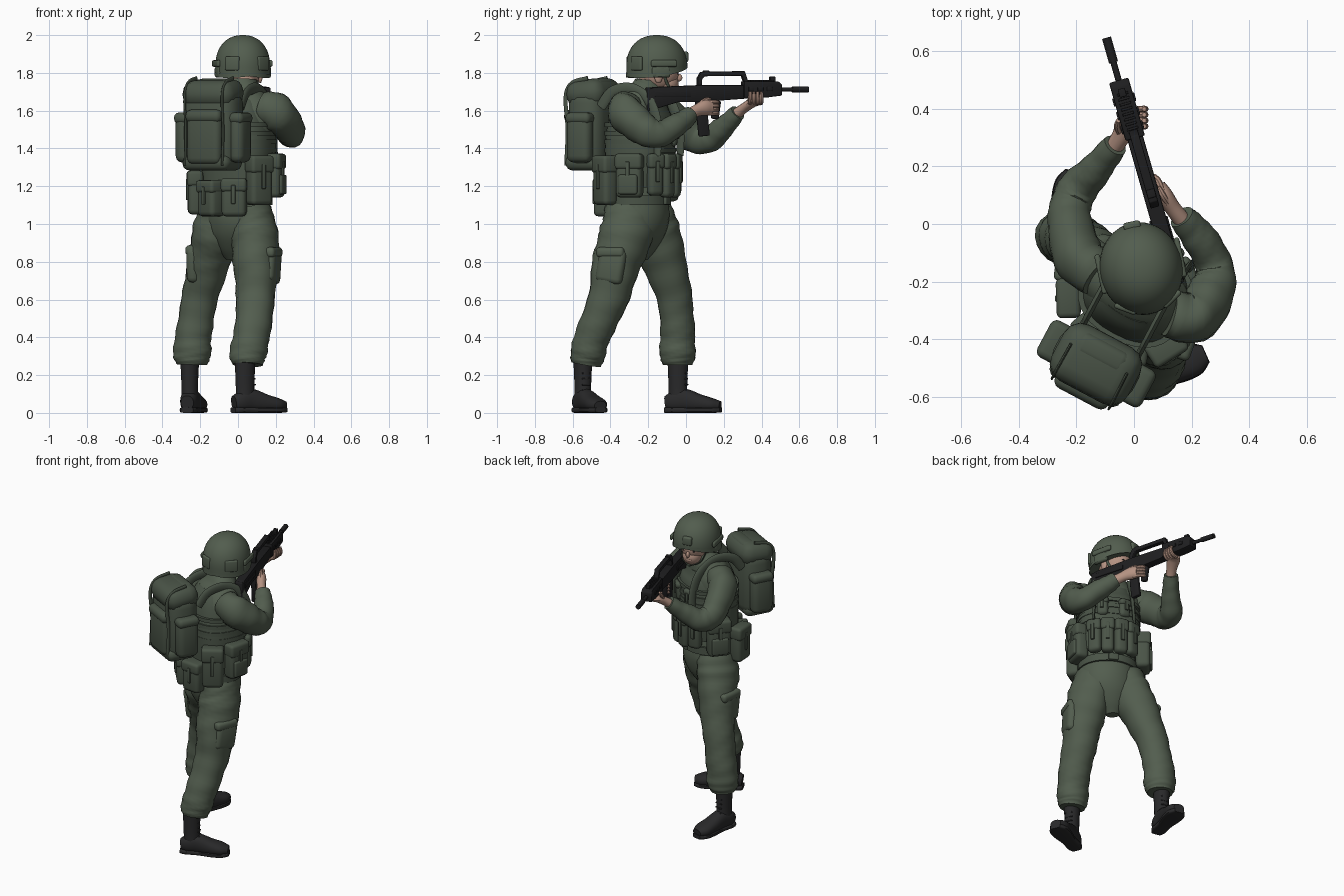
import bpy, bmesh, math
from mathutils import Matrix, Vector

def material(name, c):
    m = bpy.data.materials.new(name)
    m.diffuse_color = (*c, 1)
    return m

CLOTH = material("green cloth", (.085, .11, .077))
GEAR = material("dark green gear", (.068, .088, .063))
SKIN = material("skin", (.46, .29, .225))
BOOT = material("black leather", (.022, .022, .023))
METAL = material("gun black", (.013, .013, .014))

def frame(x, y, z, yaw):
    return Matrix.Translation((x, y, z)) @ Matrix.Rotation(math.radians(yaw), 4, 'Z')

WORLD = Matrix()
BODY = frame(0, -.25, 0, -28)       # torso turned to its right
HEAD = frame(.025, -.155, 0, 12)
GUN = frame(.09, 0, 0, 16)

def finish(name, bm, mat, M):
    bmesh.ops.transform(bm, matrix=M, verts=bm.verts)
    bmesh.ops.recalc_face_normals(bm, faces=bm.faces)
    me = bpy.data.meshes.new(name)
    bm.to_mesh(me)
    bm.free()
    me.materials.append(mat)
    ob = bpy.data.objects.new(name, me)
    bpy.context.collection.objects.link(ob)
    return ob

def loft(name, secs, mat, M=WORLD, up=(0, 1, 0), n=20, sub=5, fold=0, sq=1):
    """Smooth tube through sections (x, y, z, half width, half height)."""
    S = [Vector(s) for s in secs]
    P = [S[0] * 2 - S[1]] + S + [S[-1] * 2 - S[-2]]
    pts = []
    for i in range(1, len(P) - 2):
        a, b, c, d = P[i - 1:i + 3]
        for k in range(sub):
            t = k / sub
            pts.append(.5 * (2 * b + (c - a) * t + (2 * a - 5 * b + 4 * c - d) * t * t
                             + (3 * b - a - 3 * c + d) * t ** 3))
    pts.append(S[-1])
    bm, rings = bmesh.new(), []
    for i, p in enumerate(pts):
        q0, q1 = pts[max(i - 1, 0)], pts[min(i + 1, len(pts) - 1)]
        tan = (Vector(q1[:3]) - Vector(q0[:3])).normalized()
        side = tan.cross(Vector(up)).normalized()
        top = side.cross(tan)
        ring = []
        for j in range(n):
            an = 2 * math.pi * j / n
            ca, sa = math.cos(an), math.sin(an)
            r = 1 + fold * math.sin(i * 1.1 + 2.2 * math.sin(an + i * .2)) * math.cos(an * 2 + i * .5)
            ring.append(bm.verts.new(Vector(p[:3])
                        + side * (math.copysign(abs(ca) ** sq, ca) * p[3] * r)
                        + top * (math.copysign(abs(sa) ** sq, sa) * p[4] * r)))
        rings.append(ring)
    for r0, r1 in zip(rings, rings[1:]):
        for j in range(n):
            bm.faces.new((r0[j], r0[(j + 1) % n], r1[(j + 1) % n], r1[j]))
    bm.faces.new(rings[0])
    bm.faces.new(rings[-1])
    return finish(name, bm, mat, M)

def box(name, c, size, mat, M=WORLD, bev=.015, yaw=0, tilt=0):
    bm = bmesh.new()
    bmesh.ops.create_cube(bm, size=1)
    bmesh.ops.scale(bm, vec=size, verts=bm.verts)
    bmesh.ops.bevel(bm, geom=bm.edges[:], offset=min(bev, min(size) * .45), segments=3,
                    affect='EDGES', profile=.5)
    return finish(name, bm, mat, M @ frame(*c, yaw) @ Matrix.Rotation(math.radians(tilt), 4, 'X'))

def ball(name, c, r, mat, M=WORLD):
    bm = bmesh.new()
    bmesh.ops.create_uvsphere(bm, u_segments=24, v_segments=14, radius=1)
    return finish(name, bm, mat, M @ Matrix.Translation(c) @ Matrix.Diagonal((*r, 1)))

def extrude(name, prof, width, mat, M, bev=.006):
    """Side profile of (y, z) points given thickness along x."""
    bm = bmesh.new()
    f = bm.faces.new([bm.verts.new((-width / 2, y, z)) for y, z in prof])
    g = bmesh.ops.extrude_face_region(bm, geom=[f])["geom"]
    bmesh.ops.translate(bm, vec=(width, 0, 0), verts=[v for v in g if isinstance(v, bmesh.types.BMVert)])
    bmesh.ops.bevel(bm, geom=bm.edges[:], offset=bev, segments=2, affect='EDGES', profile=.5)
    return finish(name, bm, mat, M)

# Legs, baggy trousers gathered over the boots
loft("right_trouser_leg", [(.06, -.30, 1.08, .11, .125), (.085, -.315, .96, .125, .14), (.093, -.365, .8, .12, .13),
     (.093, -.415, .6, .103, .107), (.073, -.49, .42, .097, .095), (.053, -.52, .31, .098, .092),
     (.05, -.53, .255, .08, .078)], CLOTH, fold=.045, sub=7)
loft("left_trouser_leg", [(-.09, -.2, 1.08, .11, .125), (-.115, -.175, .96, .125, .14), (-.155, -.115, .8, .112, .118),
     (-.203, -.06, .6, .096, .094), (-.235, -.045, .42, .096, .092), (-.243, -.045, .31, .1, .095),
     (-.245, -.045, .255, .08, .078)], CLOTH, fold=.045, sub=7)
loft("trouser_seat", [(-.03, 0, .81, .04, .03), (-.025, 0, .87, .1, .085), (-.015, 0, .95, .16, .135),
     (0, 0, 1.04, .18, .158), (0, 0, 1.14, .17, .15)], CLOTH, BODY, n=28)
for nm, c, yaw in (("right", (.178, -.395, .78), -20), ("left", (-.232, -.125, .79), -8)):
    box(nm + "_cargo_pocket", c, (.07, .15, .19), CLOTH, bev=.03, yaw=yaw, tilt=-10 if nm == "right" else 8)
    box(nm + "_cargo_flap", (c[0], c[1], c[2] + .07), (.078, .155, .055), CLOTH, bev=.02, yaw=yaw)

# Boots
for nm, F in (("right", frame(.04, -.545, 0, -66)), ("left", frame(-.255, -.04, 0, -12))):
    loft(nm + "_boot_shaft", [(0, 0, .05, .045, .054), (0, -.003, .13, .043, .05), (0, -.003, .29, .05, .056)],
         BOOT, F)
    loft(nm + "_boot_foot", [(0, -.068, .055, .034, .035), (0, -.03, .06, .046, .052), (0, .03, .068, .048, .06),
         (0, .11, .053, .055, .047), (0, .18, .043, .057, .036), (0, .226, .038, .034, .024)], BOOT, F, (0, 0, 1), sq=.85)
    loft(nm + "_boot_sole", [(0, -.072, .015, .034, .015), (0, -.04, .015, .046, .015), (0, .04, .015, .046, .015),
         (0, .13, .015, .06, .015), (0, .19, .015, .057, .015), (0, .23, .016, .032, .013)], BOOT, F, (0, 0, 1), sq=.5)
    for k in range(5):
        box(nm + "_boot_lace", (0, .046 - k * .002, .12 + k * .03), (.05, .012, .008), BOOT, F, .003)

# Torso: shirt, vest with webbing, belt
loft("shirt_body", [(0, 0, 1.05, .178, .158), (0, 0, 1.25, .168, .145), (0, .01, 1.45, .185, .15), (0, .02, 1.6, .2, .13),
     (0, .045, 1.69, .13, .095), (0, .06, 1.75, .075, .075)], CLOTH, BODY, n=32, fold=.015)
loft("vest", [(0, 0, 1.2, .185, .16), (0, .005, 1.3, .19, .168), (0, .01, 1.45, .19, .17), (0, .015, 1.58, .165, .15),
     (0, .03, 1.66, .13, .11)], GEAR, BODY, n=32, sq=.8)
for z in (1.39, 1.435, 1.48, 1.525):
    loft("vest_webbing", [(0, .01, z - .012, .195, .174), (0, .01, z + .012, .195, .174)], GEAR, BODY, n=32, sub=1, sq=.8)
loft("belt", [(0, 0, 1.1, .186, .168), (0, 0, 1.15, .186, .168)], GEAR, BODY, n=32, sub=1)
box("belt_buckle", (0, .17, 1.125), (.06, .02, .045), GEAR, BODY, .006)
loft("collar", [(0, .055, 1.69, .09, .085), (0, .062, 1.765, .072, .072)], CLOTH, BODY)

# Pouches round the waist: angle from front, radius, bottom, top, width, depth
for nm, an, r, z0, z1, w, d in (
        ("magazine_pouch", -36, .195, 1.15, 1.37, .085, .06), ("magazine_pouch", -12, .195, 1.14, 1.37, .078, .065),
        ("magazine_pouch", 12, .195, 1.14, 1.37, .078, .065), ("magazine_pouch", 36, .195, 1.15, 1.37, .085, .06),
        ("side_pouch", 76, .2, 1.14, 1.37, .14, .085), ("side_pouch", -78, .215, 1.12, 1.36, .14, .09),
        ("hip_pouch", 120, .21, 1.1, 1.36, .13, .085), ("hip_pouch", -120, .225, 1.05, 1.28, .13, .08),
        ("rear_pouch", 158, .185, 1.04, 1.24, .13, .1), ("rear_pouch", -158, .185, 1.04, 1.23, .13, .1),
        ("chest_pouch", -22, .18, 1.41, 1.53, .07, .05), ("chest_pouch", 22, .18, 1.41, 1.53, .07, .05)):
    a = math.radians(an)
    F = BODY @ frame(r * math.sin(a), r * math.cos(a), (z0 + z1) / 2, -an)
    h = z1 - z0
    box(nm, (0, 0, 0), (w, d, h), GEAR, F, .025)
    box(nm + "_flap", (0, .004, h * .33), (w + .008, d + .004, h * .36), GEAR, F, .018)
    box(nm + "_tab", (0, d / 2 + .003, h * .08), (.022, .014, h * .5), GEAR, F, .004)
    if nm.startswith("side"):
        box(nm + "_pocket", (0, d / 2, -h * .2), (w * .75, .025, h * .45), GEAR, F, .012)

# Backpack
PACK = BODY @ Matrix.Translation((-.005, -.27, 0))
box("pack_body", (0, 0, 1.5), (.31, .2, .43), GEAR, PACK, .075)
box("pack_lid", (0, -.002, 1.69), (.3, .22, .15), GEAR, PACK, .066, tilt=6)
box("pack_lid_roll", (0, .04, 1.735), (.2, .09, .07), GEAR, PACK, .03)
box("pack_rear_pocket", (0, -.09, 1.46), (.2, .08, .29), GEAR, PACK, .034)
box("pack_rear_flap", (0, -.094, 1.57), (.21, .085, .07), GEAR, PACK, .03)
box("pack_base", (0, -.012, 1.325), (.28, .2, .085), GEAR, PACK, .038)
for s in (-1, 1):
    box("pack_side_pouch", (s * .16, 0, 1.45), (.085, .14, .25), GEAR, PACK, .036)
    box("pack_side_flap", (s * .162, 0, 1.56), (.088, .145, .06), GEAR, PACK, .025)
    loft("pack_strap", [(s * .11, .02, 1.772, .012, .005), (s * .112, -.075, 1.745, .012, .005),
         (s * .112, -.112, 1.67, .012, .005), (s * .112, -.1, 1.5, .012, .005), (s * .112, -.108, 1.31, .012, .005)],
         GEAR, PACK, (1, 0, 0), n=8)
    loft("shoulder_strap", [(s * .11, -.17, 1.62, .03, .012), (s * .11, -.1, 1.7, .03, .012),
         (s * .11, .02, 1.715, .03, .012), (s * .115, .13, 1.64, .03, .012), (s * .12, .18, 1.5, .026, .01),
         (s * .13, .18, 1.36, .02, .008)], GEAR, BODY, (1, 0, 0), n=10)

# Sleeves
loft("right_sleeve", [(.12, -.31, 1.62, .08, .085), (.205, -.325, 1.59, .09, .1), (.27, -.235, 1.51, .08, .088),
     (.28, -.145, 1.475, .066, .072), (.22, -.04, 1.53, .06, .06), (.165, .025, 1.58, .046, .046)],
     CLOTH, up=(0, 0, 1), fold=.05, sub=7)
loft("left_sleeve", [(-.12, -.18, 1.62, .08, .085), (-.195, -.11, 1.58, .088, .098), (-.225, .03, 1.47, .074, .085),
     (-.195, .12, 1.45, .07, .074), (-.125, .2, 1.515, .055, .058), (-.065, .275, 1.59, .043, .043)],
     CLOTH, up=(0, 0, 1), fold=.05, sub=7)

# Hands
loft("right_hand", [(.17, .01, 1.575, .03, .032), (.135, .055, 1.6, .028, .032), (.105, .1, 1.615, .03, .042),
     (.085, .135, 1.615, .024, .036)], SKIN, up=(0, 0, 1), n=14)
loft("left_hand", [(-.07, .265, 1.58, .03, .03), (-.045, .305, 1.612, .033, .026), (-.02, .35, 1.64, .042, .024),
     (0, .38, 1.645, .036, .018)], SKIN, up=(0, 0, 1), n=14)
for k in range(4):
    z, y = 1.645 - k * .02, .335 + k * .02
    loft("right_finger", [(.1, .11, z, .012, .012), (.08, .155, z, .012, .011), (.05, .165, z, .011, .011),
         (.025, .14, z, .008, .008)], SKIN, up=(0, 0, 1), n=8, sub=3)
    loft("left_finger", [(-.01, y, 1.64, .012, .012), (.025, y + .005, 1.645, .012, .011), (.04, y + .005, 1.67, .011, .011),
         (.035, y + .005, 1.7, .008, .008)], SKIN, up=(0, 1, 0), n=8, sub=3)
loft("right_thumb", [(.12, .07, 1.63, .013, .013), (.1, .1, 1.655, .012, .012), (.085, .13, 1.66, .008, .008)],
     SKIN, up=(0, 0, 1), n=8)
loft("left_thumb", [(-.045, .31, 1.62, .013, .013), (-.058, .34, 1.66, .012, .012), (-.055, .36, 1.69, .008, .008)],
     SKIN, up=(1, 0, 0), n=8)

# Head
loft("neck", [(0, -.05, 1.66, .06, .062), (.005, -.025, 1.78, .062, .066)], SKIN, HEAD)
ball("head", (.012, .01, 1.805), (.08, .106, .1), SKIN, HEAD)
ball("jaw", (.012, .05, 1.745), (.059, .064, .06), SKIN, HEAD)
ball("nose", (.012, .118, 1.775), (.012, .018, .02), SKIN, HEAD)
ball("lips", (.012, .104, 1.735), (.022, .012, .01), SKIN, HEAD)
for s in (-1, 1):
    ball("ear", (.012 + s * .08, -.01, 1.78), (.012, .022, .034), SKIN, HEAD)
    ball("eye", (.012 + s * .03, .101, 1.795), (.011, .007, .005), BOOT, HEAD)
    loft("chin_strap", [(.012 + s * .09, .01, 1.82, .008, .004), (.012 + s * .08, .03, 1.76, .008, .004),
         (.012 + s * .057, .06, 1.71, .008, .004), (.012, .09, 1.688, .008, .004)], GEAR, HEAD, (1, 0, .3), n=8)

# Helmet: full dome whose rim drops towards the ears and nape
def rim_z(x, y):
    return -.12 - .13 * max(0, -y) - .13 * abs(x) + .17 * max(0, y)

bm = bmesh.new()
bmesh.ops.create_uvsphere(bm, u_segments=40, v_segments=24, radius=1)
for v in bm.verts:
    if v.co.z < -.01:
        v.co.z = rim_z(v.co.x, v.co.y)
    else:
        v.co /= (v.co.xy.length ** 2.25 + abs(v.co.z) ** 2.25) ** (1 / 2.25)
finish("helmet", bm, CLOTH, HEAD @ Matrix.Translation((0, 0, 1.83)) @ Matrix.Diagonal((.145, .162, .17, 1)))
bm = bmesh.new()
bmesh.ops.create_cone(bm, segments=40, radius1=1, radius2=1, depth=.02)
for v in bm.verts:
    v.co.z += 1.835 + .17 * rim_z(v.co.x, v.co.y)
finish("helmet_rim", bm, CLOTH, HEAD @ Matrix.Diagonal((.148, .164, 1, 1)))
box("helmet_front_mount", (0, .152, 1.885), (.06, .03, .055), CLOTH, HEAD, .01)
for s in (-1, 1):
    box("helmet_side_rail", (s * .141, .01, 1.85), (.02, .14, .035), CLOTH, HEAD, .009)
    box("helmet_ear_cover", (s * .13, -.005, 1.805), (.03, .1, .06), CLOTH, HEAD, .014)
    box("helmet_rear_patch", (s * .083, -.126, 1.85), (.08, .02, .075), CLOTH, HEAD, .009, yaw=s * 32)

# Rifle
extrude("rifle_stock", [(-.21, 1.6), (-.21, 1.715), (-.18, 1.725), (.07, 1.735), (.34, 1.735), (.34, 1.665), (.2, 1.655),
        (.1, 1.645), (-.05, 1.645), (-.17, 1.61)], .056, METAL, GUN)
extrude("rifle_handguard", [(.31, 1.665), (.31, 1.755), (.5, 1.755), (.52, 1.74), (.52, 1.68), (.44, 1.67)],
        .07, METAL, GUN)
box("butt_pad", (0, -.208, 1.66), (.05, .02, .125), METAL, GUN, .006)
extrude("carry_handle", [(.06, 1.73), (.06, 1.77), (.08, 1.805), (.32, 1.81), (.345, 1.74), (.32, 1.74), (.305, 1.785),
        (.1, 1.782), (.085, 1.765), (.085, 1.73)], .032, METAL, GUN, .004)
box("rear_sight", (0, .11, 1.805), (.03, .03, .016), METAL, GUN, .004)
box("front_sight", (0, .475, 1.765), (.025, .03, .03), METAL, GUN, .004)
for k in range(8):
    box("rail_tooth", (0, .345 + k * .018, 1.757), (.04, .009, .01), METAL, GUN, .002)
for s in (-1, 1):
    for k in range(3):
        box("handguard_vent", (s * .036, .35 + k * .05, 1.715), (.008, .03, .022), METAL, GUN, .003)
    box("stock_panel", (s * .029, -.08, 1.69), (.008, .2, .03), METAL, GUN, .003)
loft("barrel", [(0, .5, 1.712, .011, .011), (0, .6, 1.712, .011, .011)], METAL, GUN, (0, 0, 1), n=16, sub=1)
loft("flash_hider", [(0, .585, 1.712, .016, .016), (0, .674, 1.712, .016, .016)], METAL, GUN, (0, 0, 1), n=16, sub=1)
box("magazine", (0, .09, 1.56), (.03, .058, .19), METAL, GUN, .006, tilt=6)
box("pistol_grip", (0, .165, 1.605), (.032, .04, .1), METAL, GUN, .01, tilt=-8)

bpy.ops.object.select_all(action='SELECT')
bpy.context.view_layer.objects.active = bpy.context.scene.objects[0]
bpy.ops.object.shade_smooth_by_angle(angle=math.radians(40))
